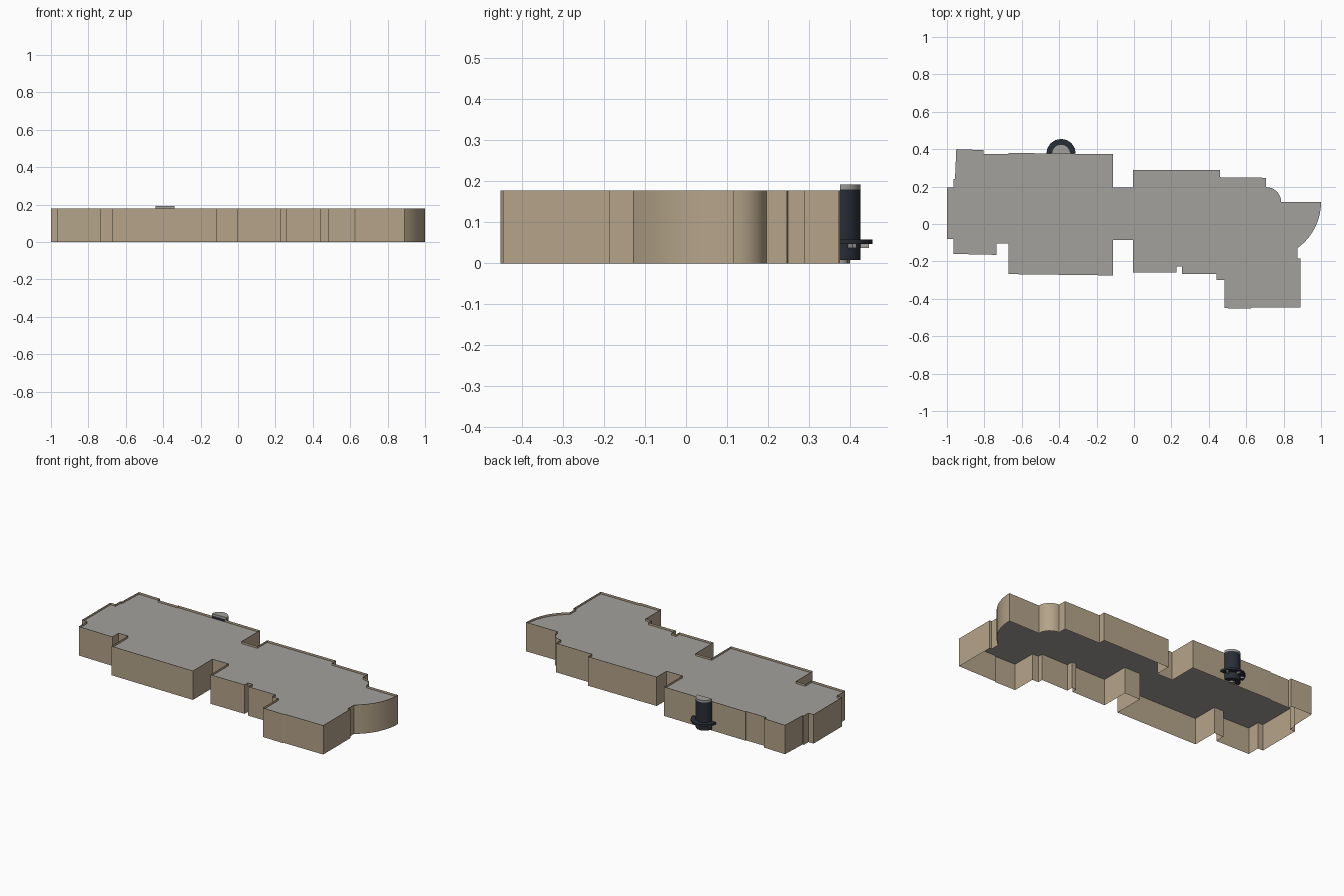
import bpy, math
from math import cos, sin, radians, pi

if "Cube" in bpy.data.objects:
    bpy.data.objects.remove(bpy.data.objects["Cube"])


def material(name, rgb):
    m = bpy.data.materials.new(name)
    m.diffuse_color = (*rgb, 1)
    m.use_nodes = True
    m.node_tree.nodes["Principled BSDF"].inputs["Base Color"].default_value = m.diffuse_color
    return m


TAN = material("tan_wall", (0.46, 0.37, 0.25))
GREY = material("roof_grey", (0.36, 0.355, 0.335))
DARK = material("dark_slate", (0.022, 0.028, 0.038))


def make(name, verts, faces, mat, smooth=True):
    me = bpy.data.meshes.new(name)
    me.from_pydata(verts, [], faces)
    me.materials.append(mat)
    ob = bpy.data.objects.new(name, me)
    bpy.context.collection.objects.link(ob)
    if smooth:
        bpy.ops.object.select_all(action='DESELECT')
        ob.select_set(True)
        bpy.context.view_layer.objects.active = ob
        bpy.ops.object.shade_smooth_by_angle(angle=radians(30))
    return ob


def arc(cx, cy, r, a0, a1, n):
    angles = [radians(a0 + (a1 - a0) * i / n) for i in range(n + 1)]
    return [(cx + r * cos(a), cy + r * sin(a)) for a in angles]


# Building footprint, clockwise from the left end: back side, rounded bays, front side
back = [(-1, .195), (-.965, .195), (-.965, .24), (-.957, .24), (-.95, .4),
        (-.805, .395), (-.805, .375), (-.67, .375), (-.67, .38), (-.113, .373),
        (-.113, .195), (-.005, .195), (-.005, .29), (.46, .29), (.46, .25),
        (.707, .247)]
bays = arc(.707, .117, .08, 90, 0, 8) + arc(.697, .117, .303, 0, -54, 10)
front = [(.875, -.185), (.89, -.185), (.89, -.447), (.63, -.447), (.62, -.453),
         (.483, -.45), (.483, -.3), (.44, -.3), (.44, -.268), (.257, -.268),
         (.257, -.228), (.227, -.228), (.227, -.26), (-.005, -.26),
         (-.005, -.085), (-.113, -.085), (-.113, -.275), (-.67, -.268),
         (-.67, -.105), (-.735, -.105), (-.735, -.165), (-.965, -.16),
         (-.965, -.08), (-1, -.08)]
outline = back + bays + front
n = len(outline)

# Outer walls: an open shell rising just past the roof as a parapet
make("outer_walls",
     [(x, y, 0) for x, y in outline] + [(x, y, .178) for x, y in outline],
     [(i, i + n, (i + 1) % n + n, (i + 1) % n) for i in range(n)], TAN)

# Flat roof sunk below the parapet
make("flat_roof", [(x, y, .165) for x, y in reversed(outline)], [tuple(range(n))],
     GREY, smooth=False)

# Half-round tower on the back wall
TX, TY = -.39, .376


def half_ring(name, r0, r1, z0, z1, mat, seg=16):
    """Half disc (r0 = 0) or half ring standing against the back wall."""
    loop = arc(TX, TY, r1, 0, 180, seg)
    if r0:
        loop += arc(TX, TY, r0, 180, 0, seg)
    k = len(loop)
    verts = [(x, y, z) for z in (z0, z1) for x, y in loop]
    faces = [(i, (i + 1) % k, (i + 1) % k + k, i + k) for i in range(k)]
    faces += [tuple(reversed(range(k))), tuple(range(k, 2 * k))]
    return make(name, verts, faces, mat)


half_ring("tower_foot", 0, .02, 0, .008, GREY)
half_ring("tower_body", 0, .05, .008, .18, DARK)
half_ring("tower_cap", 0, .05, .18, .193, GREY)
half_ring("tower_ledge", .048, .079, .047, .058, DARK, 8)

# Small light brackets under the ledge
for i, deg in enumerate((30, 90, 150)):
    a = radians(deg)
    u, v = (cos(a), sin(a)), (-sin(a), cos(a))
    pts = [(TX + u[0] * r + v[0] * w, TY + u[1] * r + v[1] * w, z)
           for z in (.038, .047) for r, w in ((.045, -.006), (.071, -.006), (.071, .006), (.045, .006))]
    make(f"ledge_bracket_{i + 1}", pts,
         [(3, 2, 1, 0), (4, 5, 6, 7)] + [(j, (j + 1) % 4, (j + 1) % 4 + 4, j + 4) for j in range(4)],
         GREY, smooth=False)
